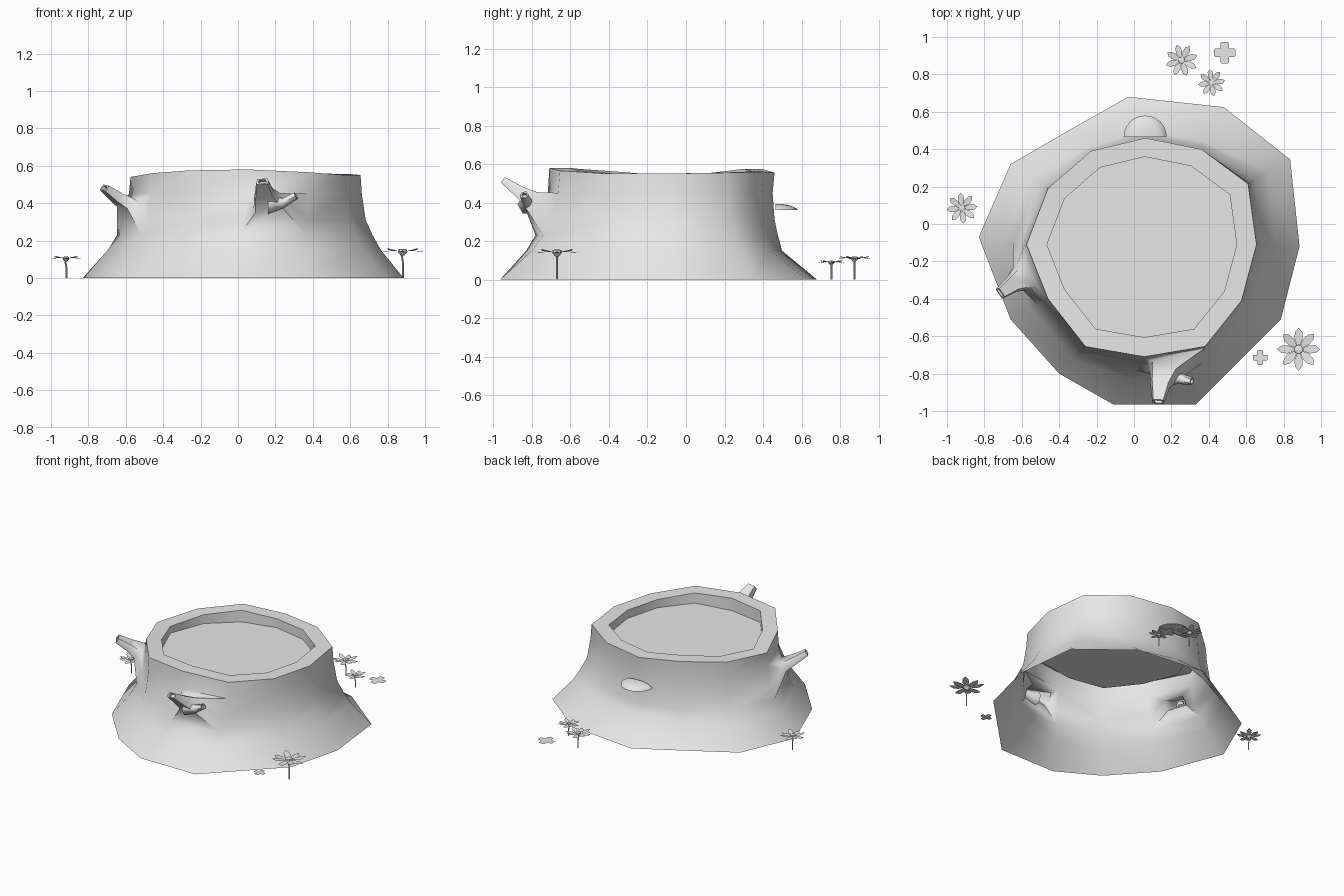
import bpy
import bmesh
from math import cos, sin, pi, radians
from mathutils import Vector

cube = bpy.data.objects.get("Cube")
if cube:
    bpy.data.objects.remove(cube, do_unlink=True)

grey = bpy.data.materials.new("plain_grey")
grey.use_nodes = True
grey.diffuse_color = (0.8, 0.8, 0.8, 1)
grey.node_tree.nodes["Principled BSDF"].inputs["Base Color"].default_value = (0.8, 0.8, 0.8, 1)


def finish(name, bm, angle=60):
    """Turn a bmesh into a smooth shaded object that keeps sharp corners."""
    mesh = bpy.data.meshes.new(name)
    bm.to_mesh(mesh)
    bm.free()
    mesh.materials.append(grey)
    obj = bpy.data.objects.new(name, mesh)
    bpy.context.collection.objects.link(obj)
    bpy.ops.object.select_all(action='DESELECT')
    obj.select_set(True)
    bpy.context.view_layer.objects.active = obj
    bpy.ops.object.shade_smooth_by_angle(angle=radians(angle))
    return obj


def add_ring(bm, points):
    return [bm.verts.new(p) for p in points]


def bridge(bm, a, b):
    """Join two rings of equal length with quads."""
    n = len(a)
    for i in range(n):
        j = (i + 1) % n
        bm.faces.new((a[i], a[j], b[j], b[i]))


def grow_branch(bm, loop, path):
    """Continue a loop of verts along (centre, radius) steps, ending in a hollow tip."""
    mid = sum((v.co for v in loop), Vector()) / len(loop)
    spokes = [v.co - mid for v in loop]
    last, prev = loop, mid
    for centre, radius in path:
        centre = Vector(centre)
        axis = (centre - prev).normalized()
        dirs = [(s - axis * s.dot(axis)).normalized() for s in spokes]
        ring = add_ring(bm, [centre + d * radius for d in dirs])
        bridge(bm, last, ring)
        last, prev = ring, centre
    lip = add_ring(bm, [centre + d * radius * 0.65 for d in dirs])
    pit = add_ring(bm, [centre + d * radius * 0.6 - axis * 0.02 for d in dirs])
    bridge(bm, last, lip)
    bridge(bm, lip, pit)
    bm.faces.new(pit)


# Stump outline, clockwise from the back: rim with heights, and the spread foot
rim = [(.06, .46, .555), (.36, .4, .56), (.61, .215, .555), (.655, -.11, .55),
       (.575, -.41, .55), (.38, -.655, .565), (.055, -.71, .58), (-.26, -.655, .575),
       (-.46, -.4, .56), (-.575, -.11, .54), (-.46, .19, .555), (-.23, .39, .575)]
foot = [(-.03, .68), (.48, .625), (.835, .345), (.885, -.12), (.785, -.51), (.33, -.965),
        (-.11, -.965), (-.4, -.8), (-.66, -.51), (-.83, -.07), (-.66, .32), (-.35, .5)]
rim.reverse()
foot.reverse()
BACK = (11, 10, 0)
count = len(rim)

# Stump: open shell with flared walls
bm = bmesh.new()
rings = []
for z, flare in ((0, 1), (.15, .47), (.23, .28), (.31, .12), (.45, .03)):
    points = []
    for i in range(count):
        f = flare * 0.5 - 0.06 if i in BACK and z > 0 else flare
        p = Vector(rim[i][:2]).lerp(Vector(foot[i]), f)
        points.append((p.x, p.y, z))
    rings.append(add_ring(bm, points))
rings.append(add_ring(bm, rim))
for lower, upper in zip(rings, rings[1:]):
    bridge(bm, lower, upper)

# Sunken top
cx, cy = .05, -.115
for height in (None, .49):
    inner = add_ring(bm, [(cx + (x - cx) * .825, cy + (y - cy) * .825, height or z)
                          for x, y, z in rim])
    bridge(bm, rings[-1], inner)
    rings.append(inner)
bm.faces.new(rings[-1])

# Branches grow out of openings in the wall
front_path = [((.16, -.79, .4), .085), ((.14, -.86, .45), .055), ((.13, -.95, .515), .033)]
side_path = [((-.595, -.285, .395), .075), ((-.65, -.32, .43), .048), ((-.715, -.37, .48), .033)]
for start, path in ((rim.index((.055, -.71, .58)), front_path),
                    (rim.index((-.575, -.11, .54)), side_path)):
    a, b = sorted((start, start + 1 if path is front_path else start - 1))
    if path is side_path:
        a, b = start, start + 1
    low, middle, high = rings[2], rings[3], rings[4]
    loop = [low[a], low[b], middle[b], high[b], high[a], middle[a]]
    doomed = [f for f in middle[a].link_faces if middle[b] in f.verts]
    bmesh.ops.delete(bm, geom=doomed, context='FACES')
    grow_branch(bm, loop, path)
bmesh.ops.recalc_face_normals(bm, faces=bm.faces)
finish("stump", bm)

# Twig on the front branch
bm = bmesh.new()
base = Vector((.16, -.82, .39))
loop = add_ring(bm, [base + Vector((0, cos(i * pi / 3), sin(i * pi / 3))) * .055 for i in range(6)])
grow_branch(bm, loop, [((.24, -.825, .4), .03), ((.31, -.84, .44), .022)])
bmesh.ops.recalc_face_normals(bm, faces=bm.faces)
finish("front_twig", bm)

# Shelf fungus: half of a low dome
bm = bmesh.new()
arcs = []
for r, h in ((.115, 0), (.112, .008), (.08, .024), (.04, .032)):
    arcs.append(add_ring(bm, [(.06 + r * cos(i * pi / 12), .465 + r * sin(i * pi / 12), .36 + h)
                              for i in range(13)]))
for lower, upper in zip(arcs, arcs[1:]):
    bridge(bm, lower, upper)
bm.faces.new(arcs[-1])
bm.faces.new(list(reversed(arcs[0])))
finish("shelf_fungus", bm)


def flower(name, x, y, height, size, turn):
    """Eight pointed petals around a small button, on a bent stem."""
    bm = bmesh.new()
    outline = [(.1, -.04), (.5, -.19), (.8, -.17), (1, 0), (.8, .17), (.5, .19), (.1, .04)]
    for k in range(8):
        a = turn + k * pi / 4
        lift = .14 if k % 2 else .02
        bm.faces.new(add_ring(bm, [
            (x + size * (u * cos(a) - v * sin(a)), y + size * (u * sin(a) + v * cos(a)),
             height + size * (lift * u - abs(v) * .3)) for u, v in outline]))
    button = [add_ring(bm, [(x + size * r * cos(i * pi / 4), y + size * r * sin(i * pi / 4),
                             height + size * h) for i in range(8)])
              for r, h in ((.08, -.2), (.22, -.04), (.21, .08), (.1, .11))]
    for lower, upper in zip(button, button[1:]):
        bridge(bm, lower, upper)
    bm.faces.new(button[-1])
    stem = [add_ring(bm, [(x + bend + .005 * cos(i * pi / 2), y + .005 * sin(i * pi / 2), height * t)
                          for i in range(4)])
            for t, bend in ((0, .003), (.5, .003), (.8, -.003), (.97, 0))]
    for lower, upper in zip(stem, stem[1:]):
        bridge(bm, lower, upper)
    finish(name, bm, 40)


flower("front_left_flower", .88, -.67, .143, .115, 0)
flower("right_flower", -.92, .085, .105, .083, .1)
flower("back_flower", .255, .875, .11, .087, .3)
flower("small_back_flower", .415, .755, .09, .073, .15)


def clover(name, x, y, size):
    """Flat four-lobed leaf close to the ground."""
    bm = bmesh.new()
    lobe = [(.38, -.38), (.9, -.38), (1, -.25), (1, .25), (.9, .38)]
    bm.faces.new(add_ring(bm, [
        (x + size * (u * cos(k * pi / 2) - v * sin(k * pi / 2)),
         y + size * (u * sin(k * pi / 2) + v * cos(k * pi / 2)), .01)
        for k in range(4) for u, v in lobe]))
    finish(name, bm)


clover("back_clover", .485, .915, .058)
clover("front_clover", .675, -.715, .04)
